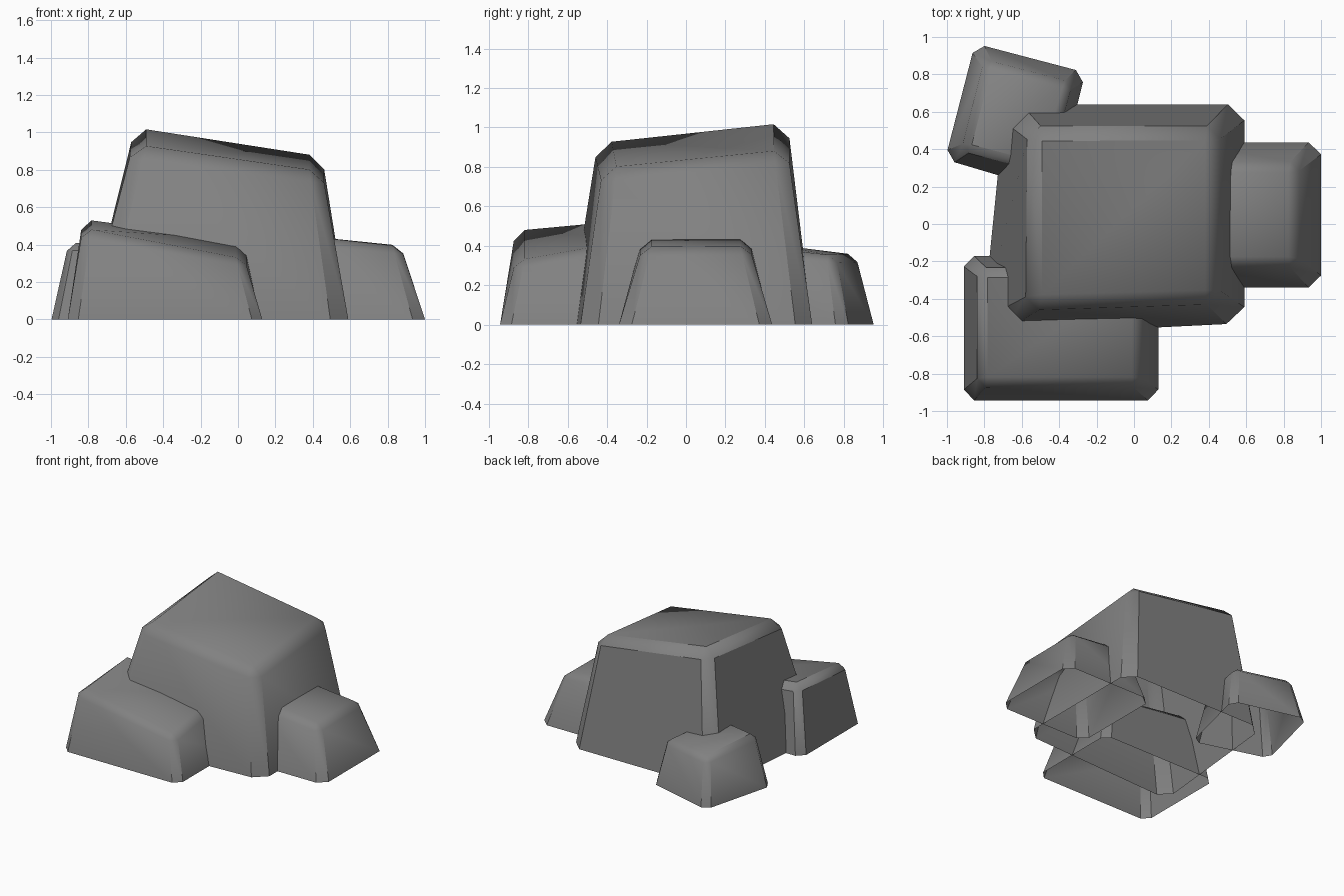
import bpy, bmesh, math
from mathutils import Vector

if "Cube" in bpy.data.objects:
    bpy.data.objects.remove(bpy.data.objects["Cube"])

stone = bpy.data.materials.new("grey stone")
stone.diffuse_color = (0.22, 0.22, 0.22, 1)
stone.use_nodes = True
stone.node_tree.nodes["Principled BSDF"].inputs["Base Color"].default_value = stone.diffuse_color


def boulder(name, base, top, chamfer):
    """Chamfered block with open underside, stretched between base (x, y)
    and top (x, y, z) corners, both ordered FL, FR, BR, BL."""
    lo = [Vector((x, y, 0)) for x, y in base]
    hi = [Vector(p) for p in top]
    size = Vector((((hi[1] - hi[0]).length + (hi[2] - hi[3]).length) / 2,
                   ((hi[3] - hi[0]).length + (hi[2] - hi[1]).length) / 2,
                   sum(p.z for p in hi) / 4))
    bm = bmesh.new()
    bmesh.ops.create_cube(bm, size=1)
    for v in bm.verts:
        v.co = Vector([(c + 0.5) * s for c, s in zip(v.co, size)])
    # chamfer the upright and top edges, then open the underside
    edges = [e for e in bm.edges if any(v.co.z > 1e-4 for v in e.verts)]
    bmesh.ops.bevel(bm, geom=edges, offset=chamfer, segments=1,
                    profile=0.5, affect='EDGES')
    floor = [f for f in bm.faces if all(v.co.z < 1e-4 for v in f.verts)]
    bmesh.ops.delete(bm, geom=floor, context='FACES')
    # stretch the block onto its eight corners
    for v in bm.verts:
        u, w, t = (c / s for c, s in zip(v.co, size))
        c = [a.lerp(b, t) for a, b in zip(lo, hi)]
        v.co = c[0].lerp(c[1], u).lerp(c[3].lerp(c[2], u), w)
    mesh = bpy.data.meshes.new(name)
    bm.to_mesh(mesh)
    bm.free()
    mesh.materials.append(stone)
    ob = bpy.data.objects.new(name, mesh)
    bpy.context.collection.objects.link(ob)
    bpy.ops.object.select_all(action='DESELECT')
    ob.select_set(True)
    bpy.context.view_layer.objects.active = ob
    bpy.ops.object.shade_smooth_by_angle(angle=math.radians(40))


# large central rock
boulder("main_boulder",
        [(-0.815, -0.60), (0.59, -0.53), (0.59, 0.64), (-0.69, 0.64)],
        [(-0.56, -0.45, 0.93), (0.45, -0.42, 0.785),
         (0.45, 0.515, 0.877), (-0.56, 0.515, 1.035)], 0.07)

# long low rock in front
boulder("front_boulder",
        [(-0.91, -0.943), (0.13, -0.943), (0.13, -0.17), (-0.91, -0.17)],
        [(-0.83, -0.865, 0.485), (0.035, -0.865, 0.315),
         (0.035, -0.24, 0.43), (-0.83, -0.24, 0.54)], 0.047)

# rock on the right
boulder("right_boulder",
        [(0.20, -0.34), (1.0, -0.34), (1.0, 0.437), (0.20, 0.437)],
        [(0.33, -0.22, 0.45), (0.87, -0.22, 0.39),
         (0.87, 0.32, 0.395), (0.33, 0.32, 0.45)], 0.045)

# small turned rock at the back left
boulder("back_boulder",
        [(-1.01, 0.345), (-0.42, 0.17), (-0.26, 0.81), (-0.85, 0.965)],
        [(-0.915, 0.395, 0.415), (-0.47, 0.28, 0.40),
         (-0.335, 0.75, 0.35), (-0.795, 0.87, 0.355)], 0.04)
